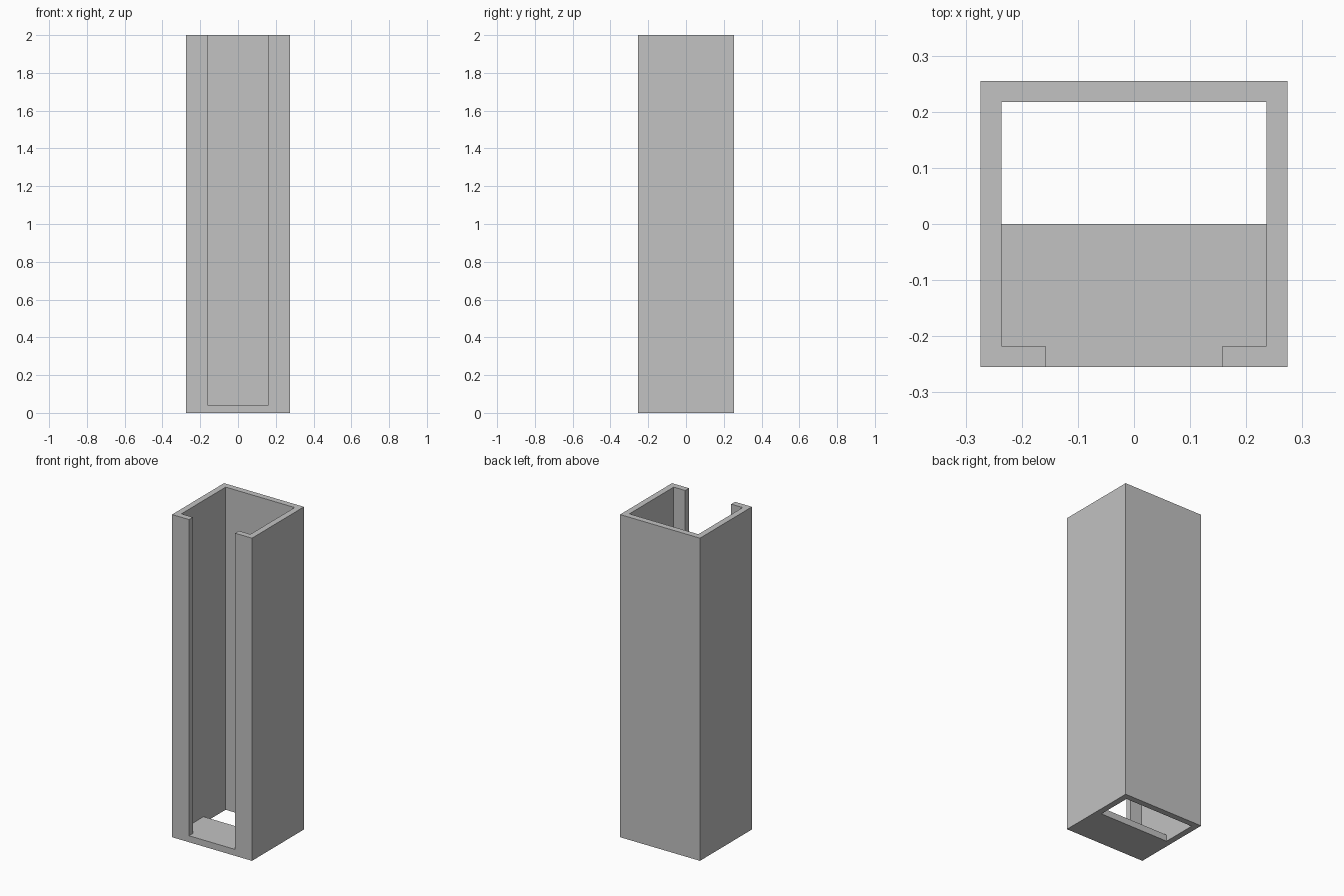
import bpy

cube = bpy.data.objects.get("Cube")
if cube:
    bpy.data.objects.remove(cube, do_unlink=True)

# Overall sizes
HALF_X, HALF_Y, HEIGHT = 0.274, 0.2545, 2.0
WALL, FLOOR, SLOT = 0.0375, 0.04, 0.158
IN_X, IN_Y = HALF_X - WALL, HALF_Y - WALL
OVER = 0.1  # how far cutters reach past the body

grey = bpy.data.materials.new("plain grey")
grey.use_nodes = True
colour = (0.54, 0.54, 0.54, 1)
grey.diffuse_color = colour
grey.node_tree.nodes["Principled BSDF"].inputs["Base Color"].default_value = colour


def box(name, low, high):
    """Axis-aligned box between two corners."""
    centre = [(a + b) / 2 for a, b in zip(low, high)]
    bpy.ops.mesh.primitive_cube_add(size=1, location=centre)
    obj = bpy.context.object
    obj.name = name
    obj.scale = [b - a for a, b in zip(low, high)]
    bpy.ops.object.transform_apply(location=True, rotation=True, scale=True)
    obj.data.materials.append(grey)
    return obj


def cut(body, cutter):
    """Subtract the cutter from the body and discard it."""
    cutter.hide_render = True
    mod = body.modifiers.new(cutter.name, "BOOLEAN")
    mod.operation, mod.solver, mod.object = "DIFFERENCE", "EXACT", cutter
    bpy.context.view_layer.objects.active = body
    bpy.ops.object.modifier_apply(modifier=mod.name)
    bpy.data.objects.remove(cutter, do_unlink=True)


# Solid channel body
body = box("channel_body", (-HALF_X, -HALF_Y, 0), (HALF_X, HALF_Y, HEIGHT))

# Inner cavity, open at the top
cut(body, box("cavity", (-IN_X, -IN_Y, FLOOR), (IN_X, IN_Y, HEIGHT + OVER)))

# Front slot between the two lips
cut(body, box("front_slot", (-SLOT, -HALF_Y - OVER, FLOOR), (SLOT, 0, HEIGHT + OVER)))

# Opening through the rear half of the floor
cut(body, box("floor_opening", (-IN_X, 0, -OVER), (IN_X, IN_Y, HEIGHT / 2)))
